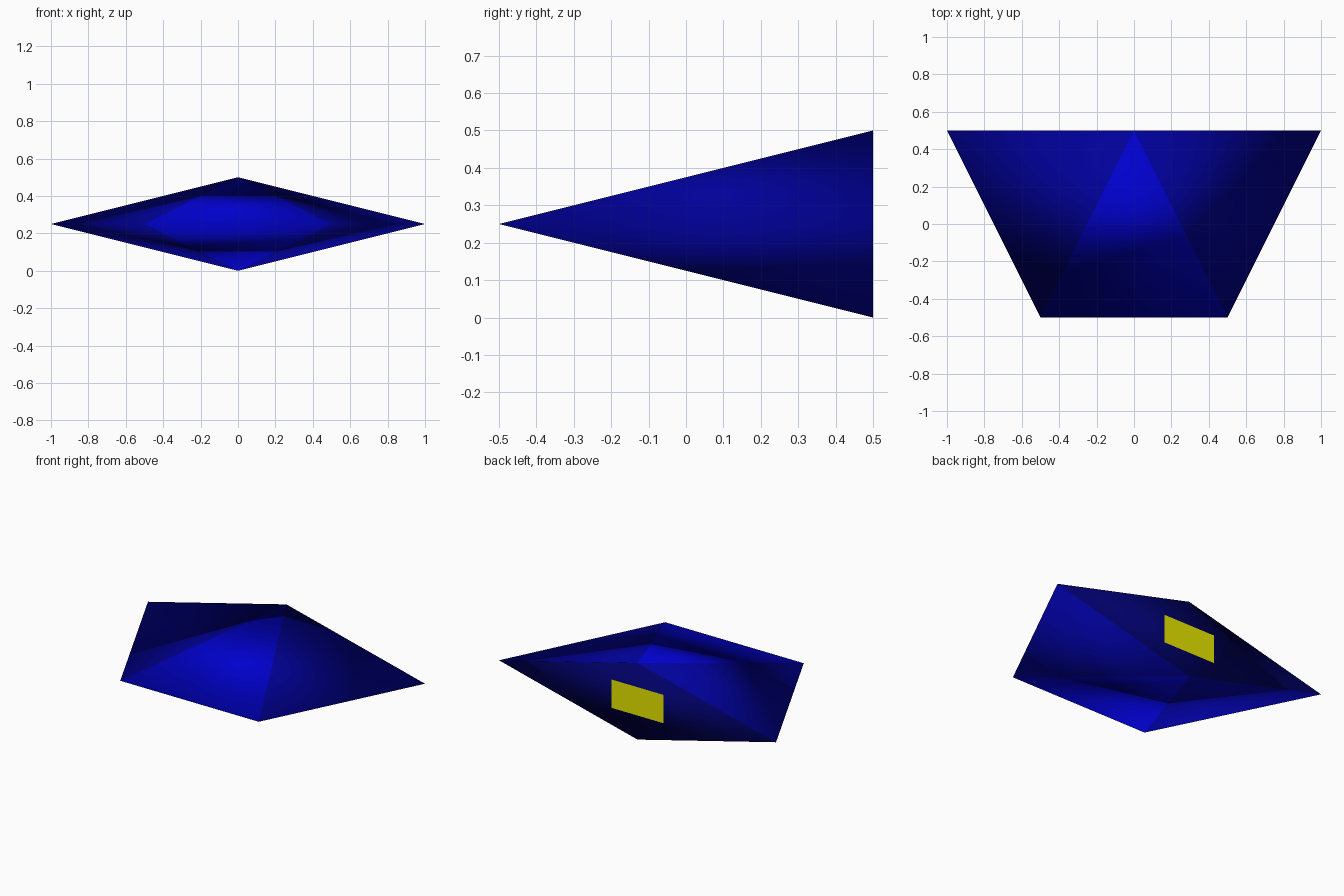
import bpy
import bmesh
from math import pi
from mathutils import Matrix

cube = bpy.data.objects.get("Cube")
if cube:
    bpy.data.objects.remove(cube, do_unlink=True)


def make_material(name, color):
    mat = bpy.data.materials.new(name)
    mat.use_nodes = True
    mat.diffuse_color = color
    mat.node_tree.nodes["Principled BSDF"].inputs["Base Color"].default_value = color
    return mat


def add_object(name, bm, mats):
    mesh = bpy.data.meshes.new(name)
    bm.to_mesh(mesh)
    bm.free()
    for mat in mats:
        mesh.materials.append(mat)
    obj = bpy.data.objects.new(name, mesh)
    bpy.context.collection.objects.link(obj)
    return obj


bright_blue = make_material("bright blue", (0, 0, 0.604, 1))
mid_blue = make_material("mid blue", (0, 0, 0.319, 1))
dark_blue = make_material("dark blue", (0, 0, 0.133, 1))
yellow = make_material("engine yellow", (0.8, 0.8, 0, 1))

MID = 0.25    # height of the wing line
BACK = 0.5    # y of the stern

# Hull: diamond stern tapering to a straight front edge, smooth all over
bm = bmesh.new()
for side in (-1, 1):
    bm.verts.new((side, BACK, MID))
    bm.verts.new((side * 0.5, -BACK, MID))
    bm.verts.new((0, BACK, MID + side * MID))
bmesh.ops.convex_hull(bm, input=bm.verts)
bmesh.ops.recalc_face_normals(bm, faces=bm.faces)

# Bright centre triangles, mid blue flanks, dark stern
for face in bm.faces:
    face.smooth = True
    if face.normal.y > 0.9:
        face.material_index = 2
    elif abs(face.normal.x) > 0.05:
        face.material_index = 1
add_object("hull", bm, (bright_blue, mid_blue, dark_blue))

# Engine panel: flat plate just proud of the stern, facing back
bm = bmesh.new()
bmesh.ops.create_grid(bm, x_segments=1, y_segments=1, size=0.5)
bmesh.ops.scale(bm, verts=bm.verts, vec=(0.375, 0.185, 1))
bmesh.ops.rotate(bm, verts=bm.verts, matrix=Matrix.Rotation(-pi / 2, 3, "X"))
bmesh.ops.translate(bm, verts=bm.verts, vec=(0, BACK + 0.001, MID))
add_object("engine_panel", bm, (yellow,))
